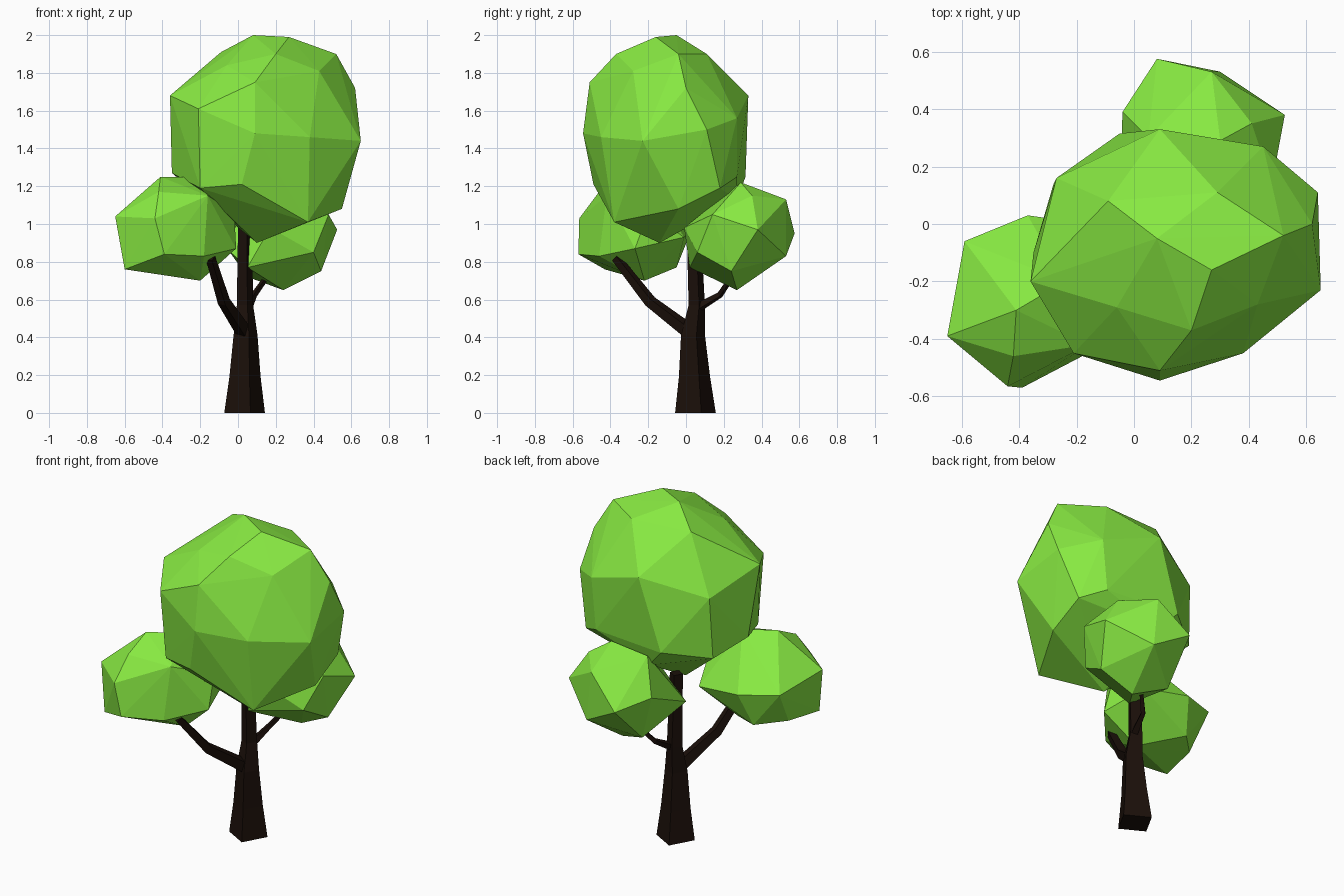
import bpy, bmesh, math
from mathutils import Vector


def material(name, rgb):
    m = bpy.data.materials.new(name)
    m.diffuse_color = (*rgb, 1)
    return m


LEAF = material("leaf_green", (0.25, 0.83, 0.055))
BARK = material("dark_bark", (0.011, 0.005, 0.003))


def finish(name, bm, mat):
    bmesh.ops.recalc_face_normals(bm, faces=bm.faces)
    me = bpy.data.meshes.new(name)
    bm.to_mesh(me)
    bm.free()
    me.materials.append(mat)
    ob = bpy.data.objects.new(name, me)
    bpy.context.collection.objects.link(ob)
    return ob


def foliage(name, corners):
    """Faceted leaf clump: convex skin over its corner points."""
    bm = bmesh.new()
    for c in corners:
        bm.verts.new(c)
    hull = bmesh.ops.convex_hull(bm, input=bm.verts)
    inner = {v for v in hull["geom_interior"] + hull["geom_unused"]
             if isinstance(v, bmesh.types.BMVert)}
    bmesh.ops.delete(bm, geom=list(inner), context='VERTS')
    return finish(name, bm, LEAF)


def limb(name, path, sides=4, phase=math.radians(16), upright=False):
    """Tapered square limb through (x, y, z, radius) stations."""
    bm = bmesh.new()
    pts = [Vector(p[:3]) for p in path]
    rings = []
    for i, p in enumerate(path):
        d = pts[min(i + 1, len(pts) - 1)] - pts[max(i - 1, 0)]
        d = Vector((0, 0, 1)) if upright else d.normalized()
        u = (Vector((1, 0, 0)) - d * d.x).normalized()
        w = d.cross(u)
        angles = [phase + 2 * math.pi * k / sides for k in range(sides)]
        rings.append([bm.verts.new(pts[i] + p[3] * (u * math.cos(a) + w * math.sin(a)))
                      for a in angles])
    for a, b in zip(rings, rings[1:]):
        for k in range(sides):
            n = (k + 1) % sides
            bm.faces.new((a[k], a[n], b[n], b[k]))
    bm.faces.new(rings[0])
    bm.faces.new(rings[-1])
    return finish(name, bm, BARK)


# Trunk and its two branches
limb("trunk", [(0.035, 0.05, 0, 0.112), (0.037, 0.045, 0.19, 0.086),
               (0.04, 0.037, 0.41, 0.066), (0.037, 0.057, 0.57, 0.045),
               (0.037, 0.04, 1.0, 0.038)], upright=True)
limb("front_branch", [(0.03, 0.02, 0.43, 0.043), (-0.075, -0.19, 0.59, 0.034),
                      (-0.145, -0.37, 0.82, 0.026)])
limb("back_branch", [(0.05, 0.06, 0.555, 0.026), (0.085, 0.18, 0.625, 0.017),
                     (0.16, 0.25, 0.73, 0.014)])

# Large top crown
foliage("main_crown", [
    (0.08, -0.05, 2.0), (0.27, -0.16, 1.99), (-0.09, 0.08, 1.91), (0.52, -0.04, 1.90),
    (0.20, -0.37, 1.90), (0.29, 0.11, 1.90), (-0.06, -0.29, 1.84), (0.43, -0.28, 1.81),
    (0.09, -0.51, 1.75), (0.62, 0.0, 1.72), (-0.36, -0.20, 1.68), (0.09, 0.33, 1.68),
    (-0.21, -0.45, 1.61), (0.45, 0.27, 1.56), (-0.27, 0.16, 1.58), (0.64, 0.11, 1.5),
    (0.09, -0.545, 1.48), (0.38, -0.45, 1.46), (0.65, -0.23, 1.44), (-0.35, -0.1, 1.27),
    (-0.05, 0.315, 1.25), (0.02, -0.49, 1.21), (-0.20, -0.41, 1.19), (0.42, 0.27, 1.25),
    (0.55, 0.18, 1.19), (-0.28, 0.14, 1.21), (0.06, 0.27, 1.13),
    (0.55, -0.04, 1.08), (0.37, -0.38, 1.01), (0.10, -0.14, 0.90)])

# Lower clump at the front left
foliage("front_left_clump", [
    (-0.65, -0.39, 1.04), (-0.41, -0.30, 1.25), (-0.24, -0.2, 1.25), (-0.42, -0.46, 1.17),
    (-0.44, -0.565, 1.03), (-0.39, -0.57, 0.84), (-0.60, -0.43, 0.76), (-0.20, -0.22, 0.70),
    (-0.16, -0.42, 1.15), (-0.18, -0.46, 0.83), (-0.01, -0.27, 0.87), (-0.59, -0.06, 0.99),
    (-0.37, 0.03, 0.97), (-0.08, -0.01, 0.93), (-0.02, -0.2, 1.06), (-0.42, -0.05, 0.77),
    (-0.56, -0.19, 0.78)])

# Lower clump at the back right
foliage("back_clump", [
    (0.525, 0.38, 0.97), (0.08, 0.575, 0.95), (0.27, 0.53, 1.13), (0.30, 0.29, 1.22),
    (0.41, 0.35, 1.15), (0.24, 0.27, 0.65), (0.44, 0.24, 0.75), (0.30, 0.53, 0.83),
    (-0.04, 0.39, 1.0), (-0.05, 0.07, 0.86), (0.05, 0.02, 0.77), (0.17, -0.01, 0.98),
    (0.48, 0.14, 1.05), (0.05, 0.3, 1.2), (0.05, 0.35, 0.72), (0.40, 0.06, 0.85)])
